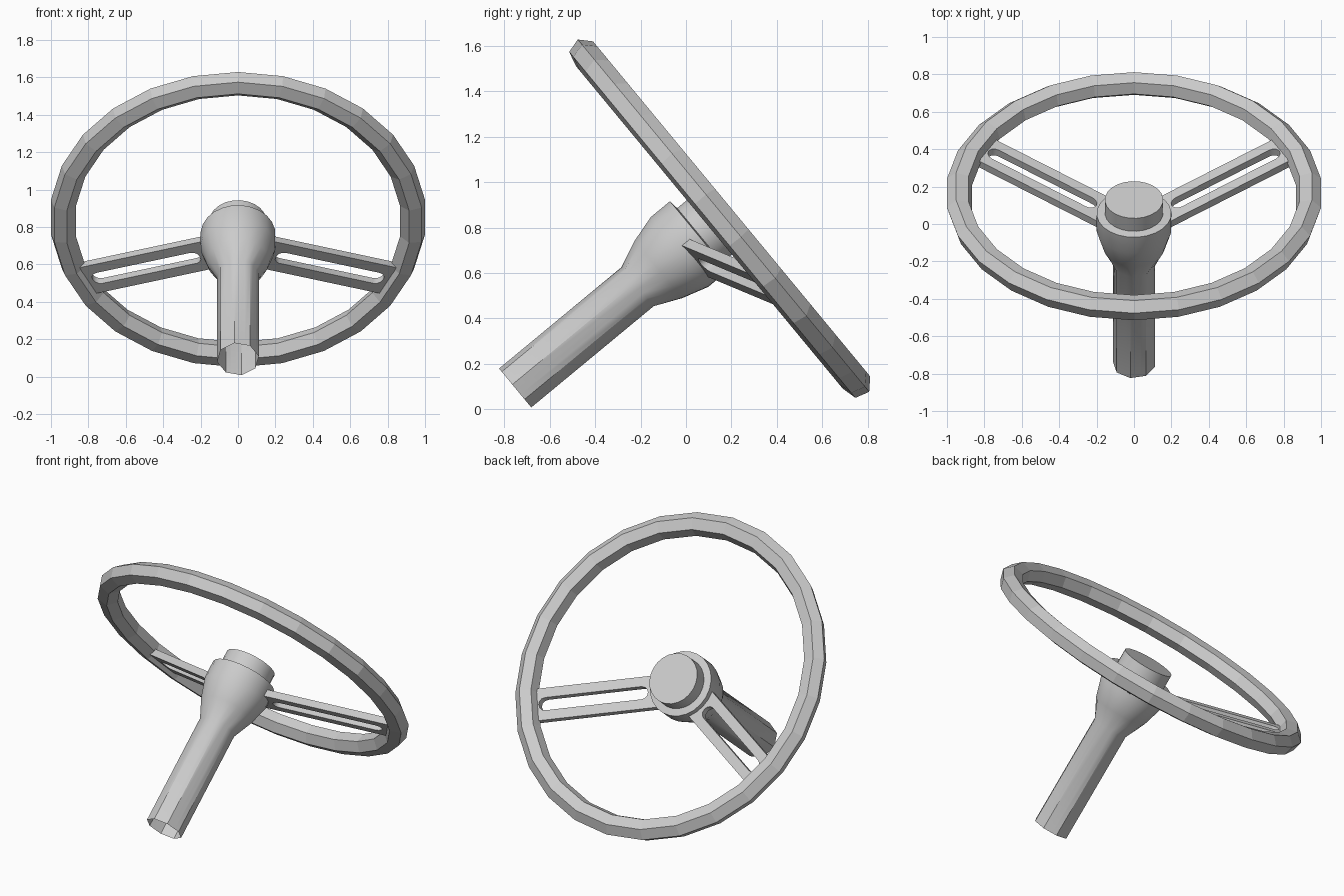
import bpy, bmesh
from math import sin, cos, pi, radians
from mathutils import Matrix

cube = bpy.data.objects.get("Cube")
if cube:
    bpy.data.objects.remove(cube)

# Local frame: z runs along the steering axis, y points down the wheel plane
TILT = Matrix.Translation((0, -0.352, 0.425)) @ Matrix.Rotation(radians(-50.4), 4, 'X')

grey = bpy.data.materials.new("plain grey")
grey.use_nodes = True
colour = (0.6, 0.6, 0.6, 1)
grey.diffuse_color = colour
grey.node_tree.nodes["Principled BSDF"].inputs["Base Color"].default_value = colour


def loft(name, rings, wrap=False, cap_end=False):
    """Join rings of points with quads into one tilted object."""
    bm = bmesh.new()
    loops = [[bm.verts.new(p) for p in ring] for ring in rings]
    n = len(loops[0])
    for a, b in zip(loops, loops[1:] + loops[:1] if wrap else loops[1:]):
        for i in range(n):
            j = (i + 1) % n
            bm.faces.new((a[i], a[j], b[j], b[i]))
    if cap_end:
        bm.faces.new(loops[-1])
    if wrap:
        bmesh.ops.recalc_face_normals(bm, faces=bm.faces)
    mesh = bpy.data.meshes.new(name)
    bm.to_mesh(mesh)
    bm.free()
    obj = bpy.data.objects.new(name, mesh)
    bpy.context.collection.objects.link(obj)
    mesh.materials.append(grey)
    obj.matrix_world = TILT
    return obj


def smooth(obj, angle):
    bpy.ops.object.select_all(action='DESELECT')
    obj.select_set(True)
    bpy.context.view_layer.objects.active = obj
    bpy.ops.object.shade_smooth_by_angle(angle=radians(angle))


def section(z, r, octagon=False):
    """Cross-section of the column: a circle, or an octagon with subdivided sides."""
    points = []
    for i in range(24):
        a = radians(-10 + 15 * i)
        k = r
        if octagon:
            k = r * cos(pi / 8) / cos(radians(15 * (i % 3) - 22.5))
        points.append((k * cos(a), k * sin(a), z))
    return points


# Rim: hexagonal tube swept around 26 flat segments
rim = []
for i in range(26):
    a = pi / 2 + 2 * pi * i / 26
    ring = []
    for k in range(6):
        t = radians(15 + 60 * k)
        r = 0.94 + 0.0695 * cos(t)
        ring.append((r * cos(a), r * sin(a), 0.654 + 0.066 * sin(t)))
    rim.append(ring)
loft("rim", rim, wrap=True)

# Octagonal column, open at its foot, flaring into the round hub and cap
column = loft("column_and_hub", [
    section(-0.52, 0.113, True), section(0.18, 0.113, True),
    section(0.3, 0.165), section(0.42, 0.2), section(0.53, 0.2),
    section(0.535, 0.156), section(0.625, 0.156)], cap_end=True)
smooth(column, 32)


# Spokes: flat bars with a round-ended slot, rising from the hub to the rim
def spoke(name, angle):
    curve = bpy.data.curves.new(name, 'CURVE')
    curve.dimensions = '2D'
    curve.fill_mode = 'BOTH'
    curve.extrude = 0.022
    outline = [(0.15, -0.1), (0.9, -0.1), (0.9, 0.1), (0.15, 0.1)]
    slot = []
    for centre, start in ((0.825, -90), (0.265, 90)):
        for i in range(7):
            a = radians(start + 30 * i)
            slot.append((centre + 0.04 * cos(a), 0.04 * sin(a)))
    for points in (outline, slot):
        line = curve.splines.new('POLY')
        line.points.add(len(points) - 1)
        line.use_cyclic_u = True
        for p, (x, y) in zip(line.points, points):
            p.co = (x, y, 0, 1)
    helper = bpy.data.objects.new(name + "_outline", curve)
    bpy.context.collection.objects.link(helper)
    bpy.context.view_layer.update()
    graph = bpy.context.evaluated_depsgraph_get()
    mesh = bpy.data.meshes.new_from_object(helper.evaluated_get(graph))
    bpy.data.objects.remove(helper)
    for v in mesh.vertices:
        v.co.z += 0.475 + 0.23 * (v.co.x - 0.2)
    mesh.materials.clear()
    mesh.materials.append(grey)
    obj = bpy.data.objects.new(name, mesh)
    bpy.context.collection.objects.link(obj)
    obj.matrix_world = TILT @ Matrix.Rotation(radians(angle), 4, 'Z')
    smooth(obj, 35)


spoke("left_spoke", 26)
spoke("right_spoke", 154)
